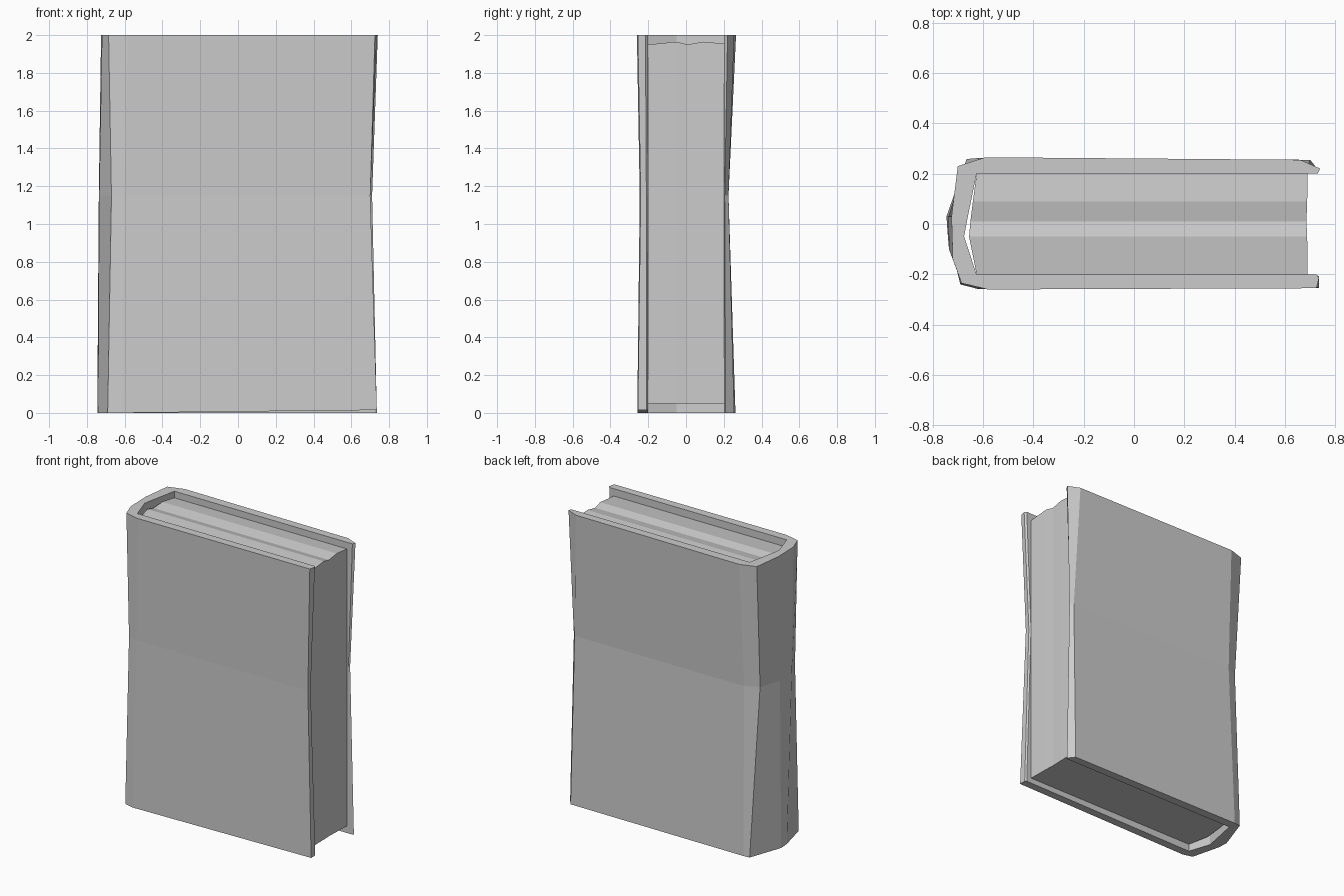
import bpy
import bmesh

cube = bpy.data.objects.get("Cube")
if cube:
    bpy.data.objects.remove(cube, do_unlink=True)

grey = bpy.data.materials.new("plain grey")
grey.use_nodes = True
tone = (0.6, 0.6, 0.6, 1)
grey.diffuse_color = tone
grey.node_tree.nodes["Principled BSDF"].inputs["Base Color"].default_value = tone


def loft(name, rings):
    """Join equal rings of points into a closed, flat shaded solid."""
    bm = bmesh.new()
    loops = [[bm.verts.new(p) for p in ring] for ring in rings]
    for low, high in zip(loops, loops[1:]):
        for i in range(len(low)):
            j = (i + 1) % len(low)
            bm.faces.new((low[i], low[j], high[j], high[i]))
    bm.faces.new(loops[0][::-1])
    bm.faces.new(loops[-1])
    bmesh.ops.recalc_face_normals(bm, faces=bm.faces[:])
    mesh = bpy.data.meshes.new(name)
    bm.to_mesh(mesh)
    bm.free()
    mesh.materials.append(grey)
    obj = bpy.data.objects.new(name, mesh)
    bpy.context.collection.objects.link(obj)
    return obj


# Cover: C-shaped section, pinched halfway up, wrapped round the spine
bottom = [(.735, .21), (.70, .255), (-.62, .262), (-.665, .258), (-.745, .03),
          (-.74, -.04), (-.69, -.24), (-.62, -.258), (.735, -.255), (.735, -.21)]
middle = [(.71, .205), (.69, .225), (-.60, .225), (-.69, .18), (-.737, .03),
          (-.735, -.1), (-.67, -.228), (-.60, -.245), (.70, -.24), (.70, -.21)]
top = [(.74, .22), (.66, .255), (-.59, .265), (-.70, .23), (-.725, .03),
       (-.72, -.14), (-.685, -.235), (-.58, -.26), (.725, -.255), (.735, -.215)]
lining = [(-.625, -.201), (-.675, -.05), (-.66, .03), (-.625, .201)]


def cover_ring(outer, z):
    inside = [(outer[-1][0] - .01, -.201)] + lining + [(outer[0][0] - .01, .201)]
    # the front board's lower corner is lifted a little
    return [(x, y, z + (.015 if z == 0 and x > 0 and y < 0 else 0))
            for x, y in outer + inside]


loft("cover", [cover_ring(bottom, 0), cover_ring(middle, 1.15), cover_ring(top, 2)])

# Page block: hollow fore edge, rounded back and gently rippled top
sections = [(-.2, -.625, .69, 1.95), (-.05, -.655, .688, 1.965),
            (.01, -.65, .685, 1.95), (.09, -.64, .688, 1.965),
            (.2, -.625, .69, 1.955)]
loft("pages", [[(back, y, .05), (fore, y, .05), (fore, y, head), (back, y, head)]
               for y, back, fore, head in sections])
